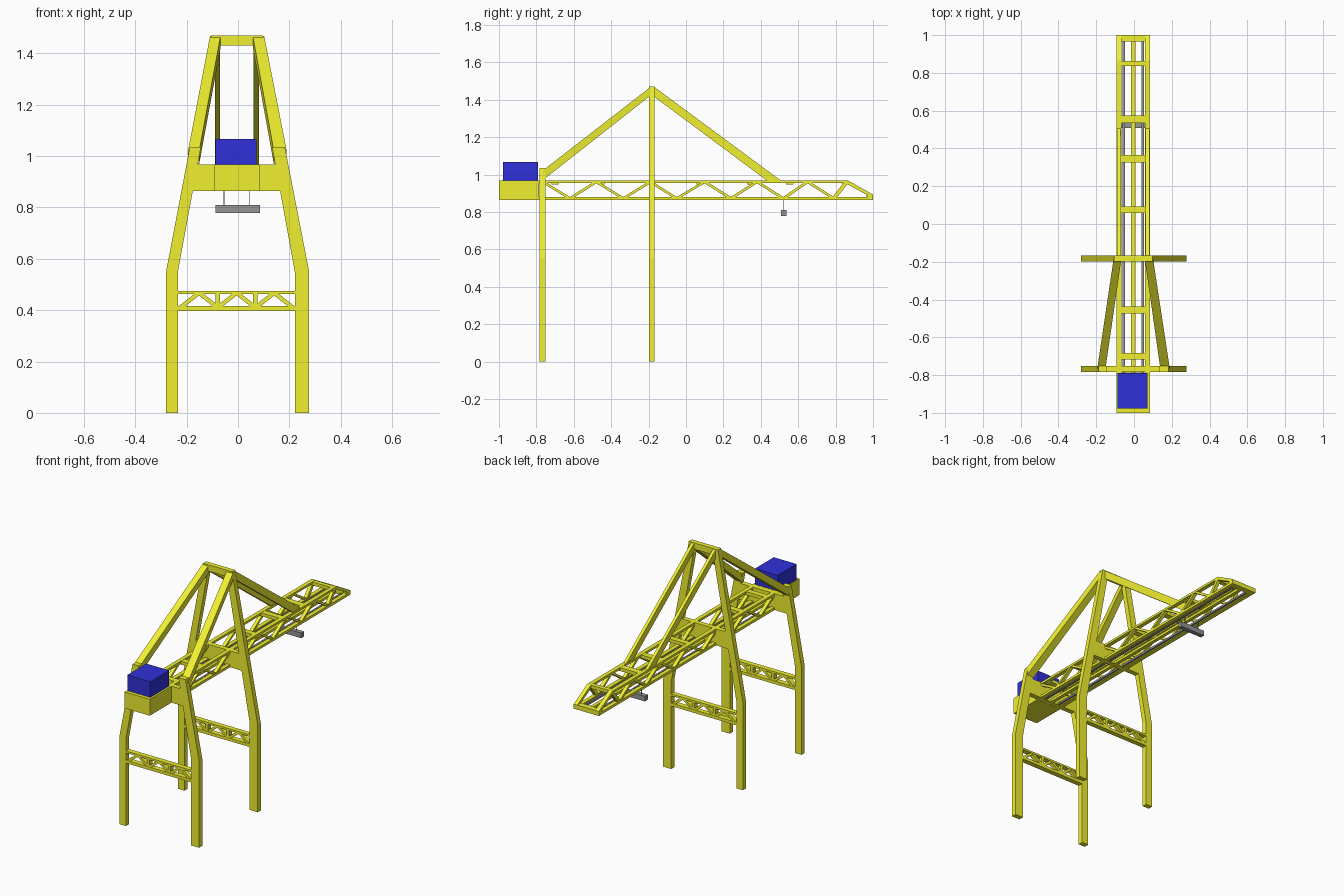
import bpy, bmesh

if "Cube" in bpy.data.objects:
    bpy.data.objects.remove(bpy.data.objects["Cube"])

def material(name, rgb):
    m = bpy.data.materials.new(name)
    m.diffuse_color = (*rgb, 1)
    m.use_nodes = True
    m.node_tree.nodes["Principled BSDF"].inputs["Base Color"].default_value = m.diffuse_color
    return m

YELLOW = material("yellow_paint", (0.87, 0.87, 0.03))
BLUE = material("blue_paint", (0.03, 0.03, 0.7))
GREY = material("dark_grey", (0.3, 0.3, 0.3))

def make(name, mat, solids):
    """Each solid is a list of rings, lofted and capped."""
    bm = bmesh.new()
    for rings in solids:
        vs = [[bm.verts.new(p) for p in r] for r in rings]
        n = len(vs[0])
        bm.faces.new(vs[0])
        bm.faces.new(vs[-1][::-1])
        for a, b in zip(vs, vs[1:]):
            for i in range(n):
                j = (i + 1) % n
                bm.faces.new((a[i], b[i], b[j], a[j]))
    bmesh.ops.recalc_face_normals(bm, faces=bm.faces)
    me = bpy.data.meshes.new(name)
    bm.to_mesh(me)
    bm.free()
    me.materials.append(mat)
    ob = bpy.data.objects.new(name, me)
    bpy.context.collection.objects.link(ob)
    return ob

def flat(x0, x1, y0, y1, z):
    return [(x0, y0, z), (x1, y0, z), (x1, y1, z), (x0, y1, z)]

def upright(x0, x1, y, z0, z1):
    return [(x0, y, z0), (x1, y, z0), (x1, y, z1), (x0, y, z1)]

def box(x0, x1, y0, y1, z0, z1):
    return [flat(x0, x1, y0, y1, z0), flat(x0, x1, y0, y1, z1)]

def plate_xz(pts, y0, y1):
    return [[(x, y, z) for x, z in pts] for y in (y0, y1)]

def plate_yz(pts, x0, x1):
    return [[(x, y, z) for y, z in pts] for x in (x0, x1)]

def diagonal(a, za, b, zb, w):
    return [(a - w, za), (a + w, za), (b + w, zb), (b - w, zb)]

def lerp(a, b, t):
    return a + (b - a) * t

# Outer/inner leg edges: (at the knee, at the mast top)
KNEE, TOP = 0.55, 1.47
LEGS = {"left": ((-0.28, -0.105), (-0.234, -0.064)),
        "right": ((0.277, 0.098), (0.221, 0.054))}

def edges(side, z):
    t = max(0, (z - KNEE) / (TOP - KNEE))
    return [lerp(a, b, t) for a, b in LEGS[side]]

def portal(name, y0, y1, top):
    # bent legs
    for side in LEGS:
        make(f"{name}_{side}_leg", YELLOW,
             [[flat(*edges(side, z), y0, y1, z) for z in (0, KNEE, top)]])
    # girder between the legs at boom height
    lo, hi = 0.864, 0.968
    make(f"{name}_girder", YELLOW, [plate_xz(
        [(edges("left", lo)[1], lo), (edges("right", lo)[1], lo),
         (edges("right", hi)[1], hi), (edges("left", hi)[1], hi)], y0, y1)])
    # lattice brace
    parts = [box(-0.234, 0.221, y0, y1, 0.397, 0.416),
             box(-0.234, 0.221, y0, y1, 0.462, 0.474)]
    xs = [-0.225 + i * 0.0732 for i in range(7)]
    for i, (a, b) in enumerate(zip(xs, xs[1:])):
        za, zb = (0.41, 0.467) if i % 2 == 0 else (0.467, 0.41)
        parts.append(plate_xz(diagonal(a, za, b, zb, 0.013), y0 + .002, y1 - .002))
    for x in (xs[2], xs[4]):
        parts.append(box(x - 0.009, x + 0.009, y0 + .001, y1 - .001, 0.41, 0.467))
    make(f"{name}_lattice_brace", YELLOW, parts)

portal("front_portal", -0.784, -0.752, 1.035)
portal("mast_portal", -0.199, -0.168, TOP)
make("mast_top_beam", YELLOW, [box(-0.07, 0.06, -0.199, -0.168, 1.43, TOP)])

# Boom side trusses
LO, HI = 0.864, 0.968
bottoms = [-0.62, -0.335, -0.05, 0.24, 0.52, 0.79]
tops = [-0.765, -0.48, -0.19, 0.10, 0.38, 0.65, 0.86]
for side, x0, x1 in (("left", -0.092, -0.066), ("right", 0.058, 0.084)):
    parts = [box(x0, x1, -0.786, 0.98, LO, LO + 0.016),
             box(x0, x1, -0.786, 0.866, HI - 0.014, HI),
             plate_yz([(0.866, HI), (1.0, 0.893), (1.0, LO), (0.97, LO),
                       (0.97, 0.89), (0.85, HI - 0.014)], x0, x1)]
    for i, b in enumerate(bottoms):
        for t in (tops[i], tops[i + 1]):
            parts.append(plate_yz(diagonal(b, LO + .008, t, HI - .007, 0.013),
                                  x0 + .002, x1 - .002))
    make(f"boom_{side}_truss", YELLOW, parts)

# Boom cross members, nose beam and centre beam
cross = [box(-0.075, 0.067, y - w, y + w, HI - 0.022, HI - 0.001) for y, w in
         ((0.85, 0.014), (0.555, 0.02), (0.345, 0.019), (0.075, 0.018),
          (-0.455, 0.019), (-0.70, 0.018))]
make("boom_cross_beams", YELLOW, cross)
make("boom_nose_beam", YELLOW, [box(-0.066, 0.058, 0.965, 1.0, LO, 0.893)])
make("boom_centre_beam", YELLOW, [box(-0.015, 0.007, -0.786, 0.97, LO, LO + 0.016)])

# Trolley rails
make("trolley_rails", GREY, [box(x - 0.006, x + 0.006, -0.786, 0.966, LO + .001, LO + 0.013)
                             for x in (-0.054, 0.046)])

# Stays from the mast top
for side, x0, x1 in (("left", -0.09, -0.071), ("right", 0.061, 0.081)):
    make(f"boom_{side}_stay", YELLOW, [[upright(x0, x1, -0.18, 1.423, TOP),
                                        flat(x0, x1, 0.44, 0.515, 0.962)[::1]]])
    bpy.data.objects.remove(bpy.data.objects[f"boom_{side}_stay"])
    make(f"boom_{side}_stay", YELLOW, [plate_yz(
        [(-0.18, 1.423), (0.44, 0.962), (0.515, 0.962), (-0.172, TOP)], x0, x1)])
for side in LEGS:
    a, b = edges(side, 1.0), edges(side, 1.45)
    make(f"back_{side}_stay", YELLOW, [[upright(*a, -0.765, 0.97, 1.022),
                                        upright(*b, -0.19, 1.422, 1.468)]])

# Counterweight and machine house
make("counterweight", YELLOW, [box(-0.092, 0.084, -1.0, -0.785, LO, HI)])
make("machine_house", BLUE, [box(-0.088, 0.072, -0.978, -0.79, HI, 1.067)])

# Spreader on its ropes
make("spreader", GREY, [box(-0.088, 0.086, 0.507, 0.536, 0.778, 0.81)])
make("spreader_ropes", GREY, [box(x - .0015, x + .0015, 0.52, 0.523, 0.805, LO + .005)
                              for x in (-0.054, 0.046)])
